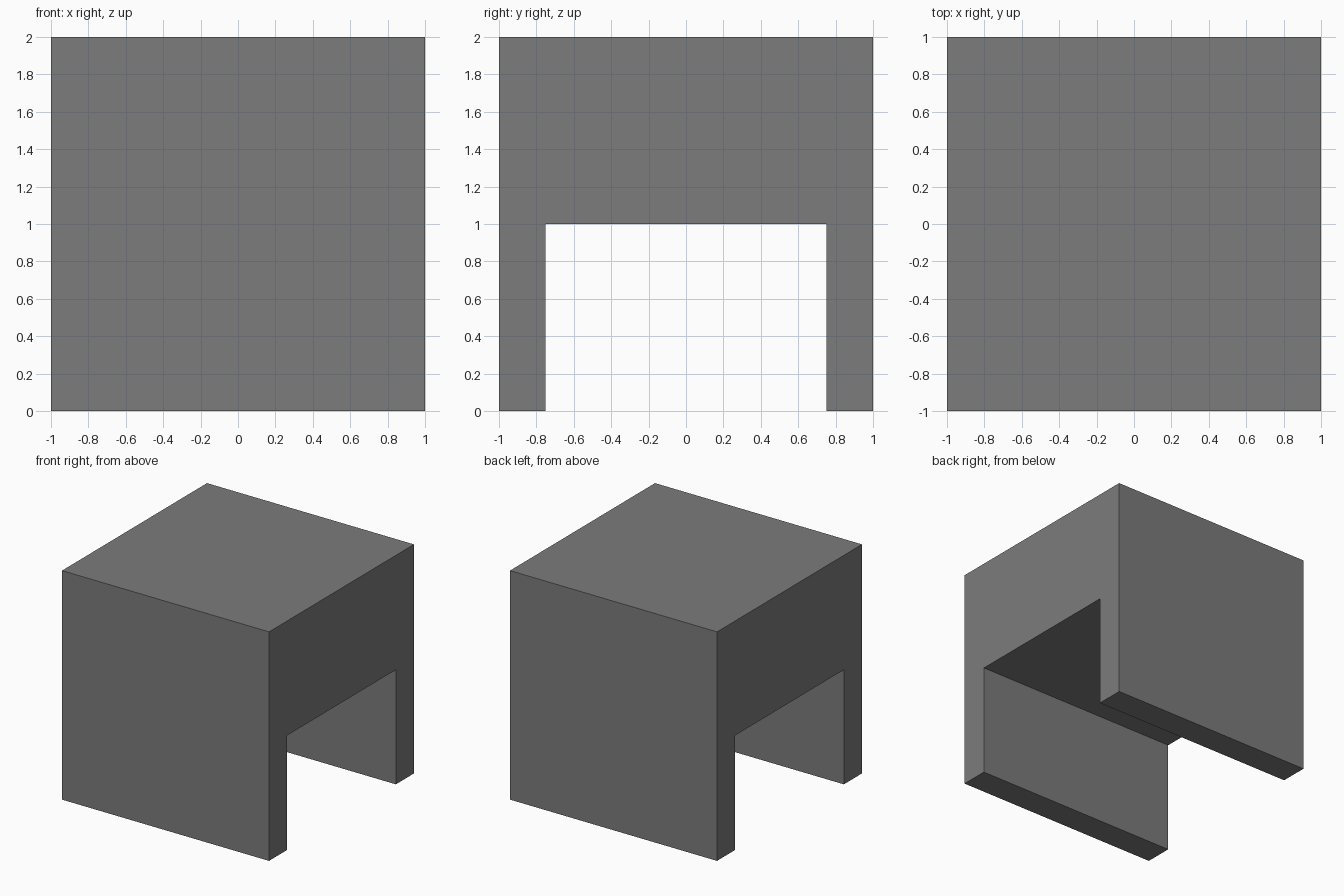
import bpy
import bmesh

if "Cube" in bpy.data.objects:
    bpy.data.objects.remove(bpy.data.objects["Cube"])

# One plain grey for the whole part
grey = bpy.data.materials.new("mid_grey")
grey.diffuse_color = (0.2, 0.2, 0.2, 1.0)
grey.use_nodes = True
grey.node_tree.nodes["Principled BSDF"].inputs["Base Color"].default_value = grey.diffuse_color

# Arch profile in the y-z plane: two side walls under a thick top
profile = [(-1, 0), (-0.75, 0), (-0.75, 1), (0.75, 1),
           (0.75, 0), (1, 0), (1, 2), (-1, 2)]

# Extrude the profile along x
bm = bmesh.new()
face = bm.faces.new([bm.verts.new((-1, y, z)) for y, z in profile])
extruded = bmesh.ops.extrude_face_region(bm, geom=[face])["geom"]
new_verts = [g for g in extruded if isinstance(g, bmesh.types.BMVert)]
bmesh.ops.translate(bm, verts=new_verts, vec=(2, 0, 0))

# Make sure both end caps exist exactly once and normals face out
if not face.is_valid or face not in bm.faces[:]:
    bmesh.ops.holes_fill(bm, edges=bm.edges[:], sides=0)
bmesh.ops.recalc_face_normals(bm, faces=bm.faces[:])

mesh = bpy.data.meshes.new("arch_block")
bm.to_mesh(mesh)
bm.free()
mesh.materials.append(grey)
arch = bpy.data.objects.new("arch_block", mesh)
bpy.context.collection.objects.link(arch)
